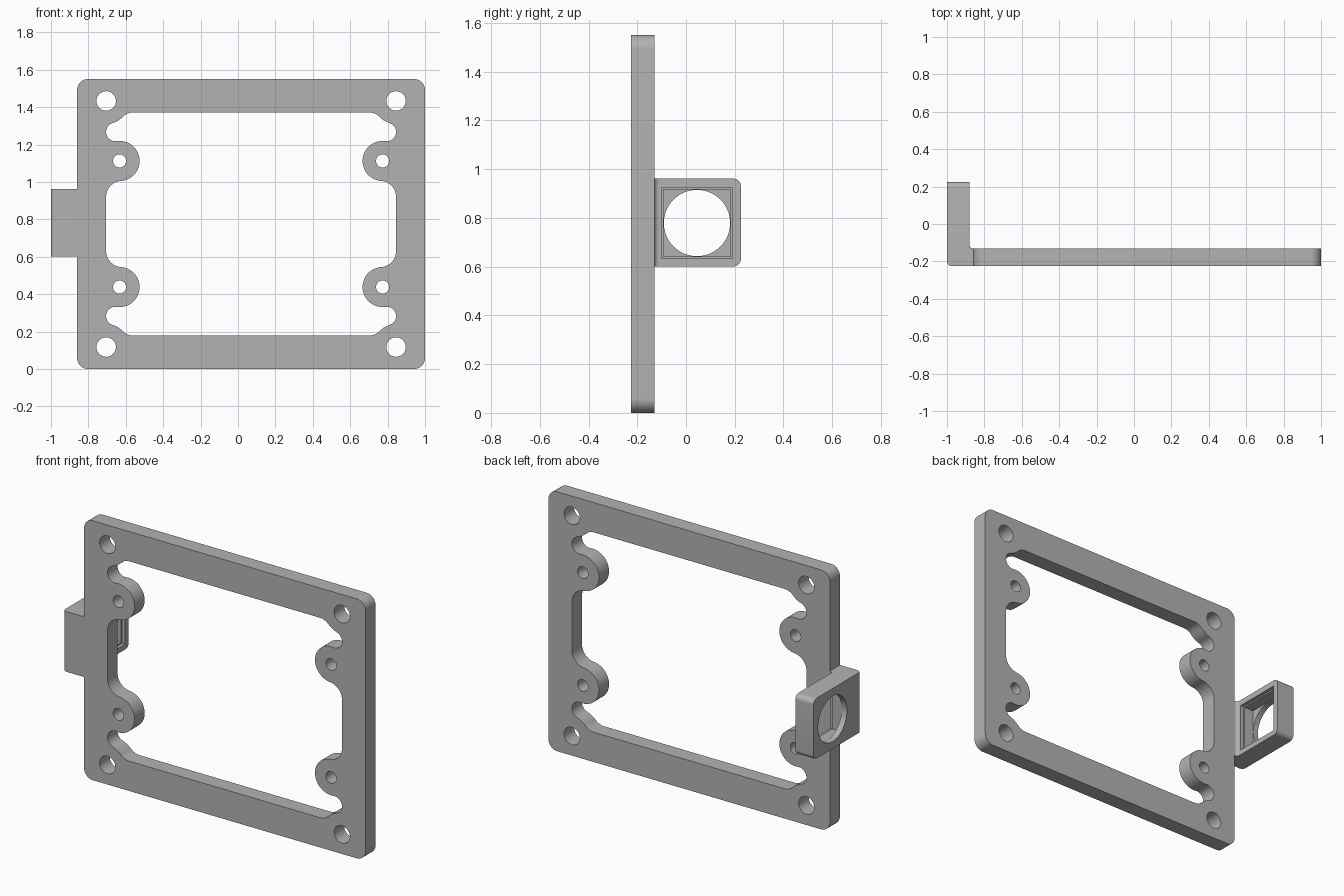
import bpy
import bmesh
from math import atan2, cos, sin, sqrt, radians, pi
from mathutils import Matrix, Vector

if "Cube" in bpy.data.objects:
    bpy.data.objects.remove(bpy.data.objects["Cube"], do_unlink=True)

# Centre of the plate and its depth range
CX, CZ = 0.07, 0.775
FRONT, BACK, REAR = -0.225, -0.13, 0.225

grey = bpy.data.materials.new("plain grey")
grey.use_nodes = True
grey.diffuse_color = (0.45, 0.45, 0.45, 1)
grey.node_tree.nodes["Principled BSDF"].inputs["Base Color"].default_value = (0.45, 0.45, 0.45, 1)


def arc(c, r, a0, a1, n=12):
    """Points on an arc; a1 below a0 runs clockwise."""
    return [(c[0] + r * cos(a0 + (a1 - a0) * i / n),
             c[1] + r * sin(a0 + (a1 - a0) * i / n)) for i in range(n + 1)]


def circle(c, r, n=48):
    return arc(c, r, 0, 2 * pi, n)[:-1]


def heading(a, b):
    return atan2(b[1] - a[1], b[0] - a[0])


def four_way(quarter):
    """Mirror a quarter outline into a closed loop about the plate centre."""
    loop = list(quarter)
    loop += [(-x, y) for x, y in reversed(quarter)]
    loop += [(-x, -y) for x, y in quarter]
    loop += [(x, -y) for x, y in reversed(quarter)]
    return [(x + CX, y + CZ) for x, y in loop]


def extrude(name, loops, depth, matrix):
    """Fill closed loops (inner ones become holes) and give them depth."""
    curve = bpy.data.curves.new(name, 'CURVE')
    curve.dimensions = '2D'
    curve.fill_mode = 'BOTH'
    curve.extrude = depth / 2
    for loop in loops:
        spline = curve.splines.new('POLY')
        spline.points.add(len(loop) - 1)
        for p, (x, y) in zip(spline.points, loop):
            p.co = (x, y, 0, 1)
        spline.use_cyclic_u = True
    temp = bpy.data.objects.new(name + "_curve", curve)
    bpy.context.collection.objects.link(temp)
    bpy.context.view_layer.update()
    graph = bpy.context.evaluated_depsgraph_get()
    mesh = bpy.data.meshes.new_from_object(temp.evaluated_get(graph))
    bpy.data.objects.remove(temp, do_unlink=True)
    mesh.transform(matrix)
    bm = bmesh.new()
    bm.from_mesh(mesh)
    bmesh.ops.remove_doubles(bm, verts=bm.verts, dist=1e-5)
    bmesh.ops.dissolve_limit(bm, angle_limit=radians(0.5), verts=bm.verts, edges=bm.edges)
    bmesh.ops.recalc_face_normals(bm, faces=bm.faces)
    bm.to_mesh(mesh)
    bm.free()
    mesh.materials.clear()
    mesh.materials.append(grey)
    obj = bpy.data.objects.new(name, mesh)
    bpy.context.collection.objects.link(obj)
    return obj


def cut(target, cutter):
    mod = target.modifiers.new("cut", 'BOOLEAN')
    mod.operation = 'DIFFERENCE'
    mod.solver = 'EXACT'
    mod.object = cutter
    bpy.context.view_layer.objects.active = target
    bpy.ops.object.modifier_apply(modifier=mod.name)
    bpy.data.objects.remove(cutter, do_unlink=True)


# Plate opening: tangent arcs for one quarter, from the side up to the top
side, top = 0.775, 0.597
boss, boss_r = (0.703, 0.337), 0.107
hole, land_r = (0.775, 0.658), 0.123
blend_r, lobe_r, top_r = 0.085, 0.05, 0.08
blend = (side - blend_r,
         boss[1] - sqrt((blend_r + boss_r) ** 2 - (boss[0] - side + blend_r) ** 2))
lobe = (side - lobe_r,
        boss[1] + sqrt((lobe_r + boss_r) ** 2 - (side - lobe_r - boss[0]) ** 2))
shoulder = (hole[0] - sqrt((land_r + top_r) ** 2 - (hole[1] - top + top_r) ** 2), top - top_r)

quarter = arc(blend, blend_r, 0, heading(blend, boss))
quarter += arc(boss, boss_r, heading(boss, blend) + 2 * pi, heading(boss, lobe), 28)
quarter += arc(lobe, lobe_r, heading(lobe, boss), heading(lobe, hole), 20)
quarter += arc(hole, land_r, heading(hole, lobe), heading(hole, shoulder), 8)
quarter += arc(shoulder, top_r, heading(shoulder, hole), pi / 2, 8)

# Rounded plate with mounting holes
corner_r = 0.058
outer = four_way(arc((0.93 - corner_r, CZ - corner_r), corner_r, 0, pi / 2))
loops = [outer, four_way(quarter)]
for sx in (-1, 1):
    for sz in (-1, 1):
        loops.append(circle((CX + sx * hole[0], CZ + sz * hole[1]), 0.052))
        loops.append(circle((CX + sx * boss[0], CZ + sz * boss[1]), 0.035, 32))
stand = Matrix.Translation((0, (FRONT + BACK) / 2, 0)) @ Matrix.Rotation(pi / 2, 4, 'X')
plate = extrude("mounting_plate", loops, BACK - FRONT, stand)

# Side bracket: an L profile seen from above
low, high = 0.601, 0.961
edge = CX - 0.93
profile = arc((-0.975, FRONT + 0.025), 0.025, pi, 1.5 * pi, 8)
profile += [(edge, FRONT)]
profile += arc((edge, BACK + 0.02), 0.02, 1.5 * pi, pi, 8)
profile += [(edge - 0.02, REAR), (-1, REAR)]
bracket = extrude("side_bracket", [profile], high - low,
                  Matrix.Translation((0, 0, (low + high) / 2)))

# Round the two rear corners of the bracket
bm = bmesh.new()
bm.from_mesh(bracket.data)
rear = [e for e in bm.edges
        if all(abs(v.co.y - REAR) < 1e-4 for v in e.verts)
        and abs(e.verts[0].co.z - e.verts[1].co.z) < 1e-4]
bmesh.ops.bevel(bm, geom=rear, offset=0.03, segments=8, profile=0.5, affect='EDGES')
bm.to_mesh(bracket.data)
bm.free()


# Stepped square pocket on the inner face, round hole through the outer face
def cutter(loop, x0, x1):
    turn = Matrix(((0, 0, 1, (x0 + x1) / 2), (1, 0, 0, 0.045), (0, 1, 0, 0.779), (0, 0, 0, 1)))
    obj = extrude("cutter", [loop], x1 - x0, turn)
    obj.hide_render = True
    return obj


def square(h):
    return [(-h, -h), (h, -h), (h, h), (-h, h)]


cut(bracket, cutter(square(0.146), -0.90, -0.80))
cut(bracket, cutter(square(0.138), -0.965, -0.80))
cut(bracket, cutter(circle((0, 0), 0.136, 64), -1.1, -0.80))

# Smooth shading with sharp edges kept
for obj in (plate, bracket):
    bpy.ops.object.select_all(action='DESELECT')
    obj.select_set(True)
    bpy.context.view_layer.objects.active = obj
    bpy.ops.object.shade_smooth_by_angle(angle=radians(30))
